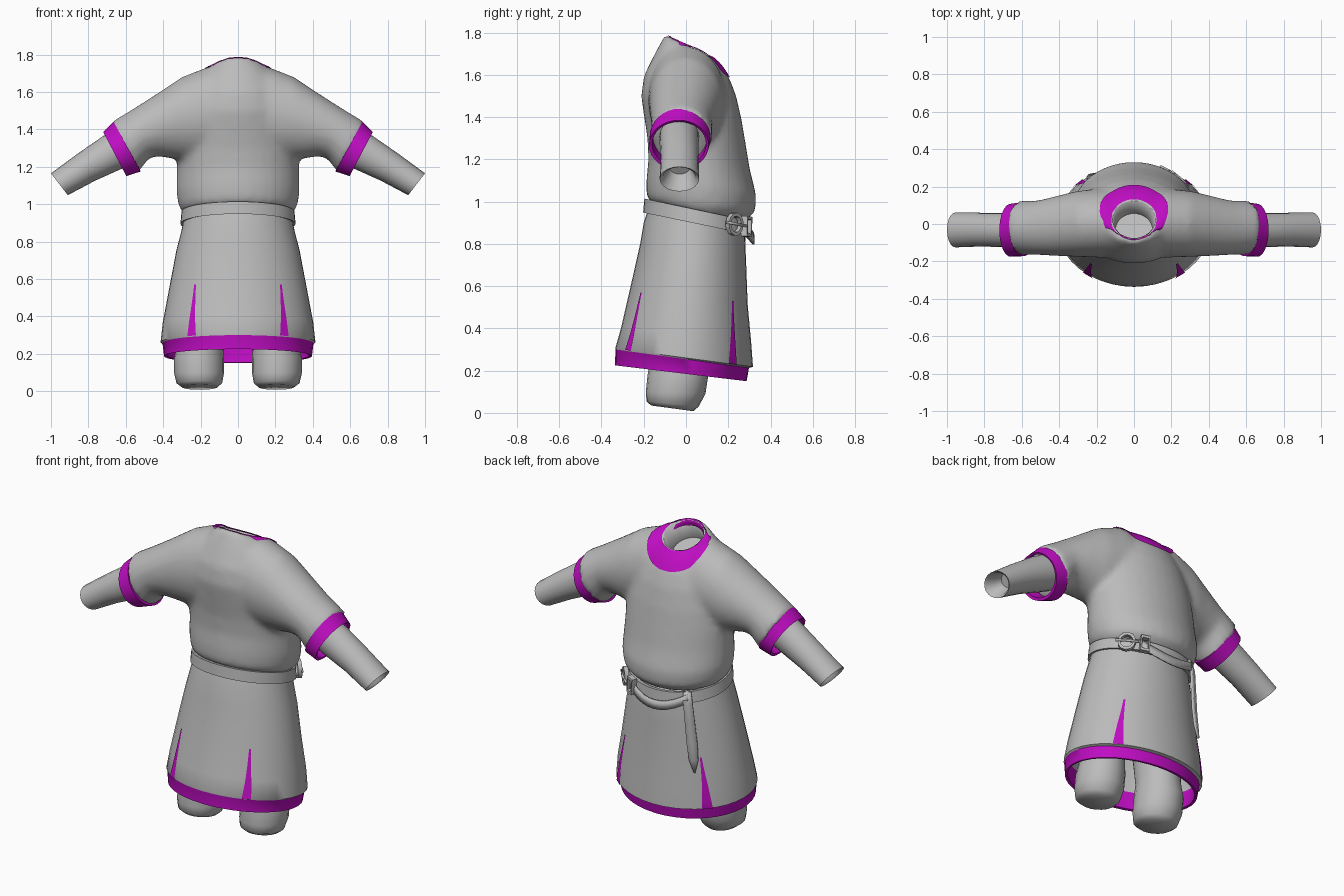
import bpy, bmesh, math
from mathutils import Vector as V

if "Cube" in bpy.data.objects:
    bpy.data.objects.remove(bpy.data.objects["Cube"])


def material(name, rgb):
    m = bpy.data.materials.new(name)
    m.diffuse_color = (*rgb, 1)
    m.use_nodes = True
    m.node_tree.nodes["Principled BSDF"].inputs["Base Color"].default_value = m.diffuse_color
    return m


GREY = material("cloth grey", (0.5, 0.5, 0.5))
PURPLE = material("trim purple", (0.52, 0.004, 0.54))


def finish(name, bm, mats, angle=50):
    bmesh.ops.recalc_face_normals(bm, faces=bm.faces[:])
    me = bpy.data.meshes.new(name)
    bm.to_mesh(me)
    bm.free()
    ob = bpy.data.objects.new(name, me)
    bpy.context.collection.objects.link(ob)
    for m in mats:
        me.materials.append(m)
    bpy.ops.object.select_all(action='DESELECT')
    ob.select_set(True)
    bpy.context.view_layer.objects.active = ob
    bpy.ops.object.shade_smooth_by_angle(angle=math.radians(angle))
    return ob


def oval(c, u, v, a):
    return c + u * math.cos(a) + v * math.sin(a)


def level(yb, zb, yf, zf, hw, cx=0):
    """Tilted horizontal oval: its -y end, its +y end and its half width."""
    return V((cx, (yb + yf) / 2, (zb + zf) / 2)), V((hw, 0, 0)), V((0, (yf - yb) / 2, (zf - zb) / 2))


def across(s, tx, tz, bx, bz, yb, yf):
    """Oval around an arm from its top point to its bottom point."""
    return (V((s * (tx + bx) / 2, (yb + yf) / 2, (tz + bz) / 2)),
            V((s * (tx - bx) / 2, 0, (tz - bz) / 2)), V((0, (yf - yb) / 2, 0)))


def loft(name, ovals, mats=(GREY,), n=32, caps=(True, True), loop=False, rule=None, bm=None):
    own = bm is None
    bm = bm or bmesh.new()
    rings = [[bm.verts.new(oval(*o, 2 * math.pi * i / n)) for i in range(n)] for o in ovals]
    pairs = list(zip(rings, rings[1:])) + ([(rings[-1], rings[0])] if loop else [])
    for k, (p, q) in enumerate(pairs):
        for i in range(n):
            f = bm.faces.new((p[i], p[(i + 1) % n], q[(i + 1) % n], q[i]))
            f.material_index = rule(k) if rule else 0
    for cap, r in zip(caps, (rings[0], rings[-1])):
        if cap and not loop:
            bm.faces.new(r)
    return finish(name, bm, mats) if own else None


def strip(name, left, right, mat, thick=0.0):
    """Ribbon between two point rows."""
    bm = bmesh.new()
    rows = [(bm.verts.new(a), bm.verts.new(b)) for a, b in zip(left, right)]
    for (a, b), (c, d) in zip(rows, rows[1:]):
        bm.faces.new((a, b, d, c))
    ob = finish(name, bm, [mat])
    if thick:
        mod = ob.modifiers.new("thickness", 'SOLIDIFY')
        mod.thickness, mod.offset = thick, 0
    return ob


# Shirt: body and both sleeves blended into one skin
bm = bmesh.new()
loft("", [level(*r) for r in [
    (-.17, 1.00, .27, .90, .29), (-.188, 1.03, .328, .95, .318), (-.188, 1.10, .333, 1.03, .33),
    (-.178, 1.20, .303, 1.15, .327), (-.183, 1.30, .283, 1.27, .327), (-.198, 1.40, .265, 1.38, .32),
    (-.213, 1.50, .238, 1.50, .30), (-.198, 1.60, .208, 1.58, .26), (-.148, 1.70, .17, 1.64, .21),
    (-.10, 1.79, .13, 1.68, .135)]], bm=bm)
for s in (-1, 1):
    loft("", [across(s, *r) for r in [
        (0, 1.69, 0, 1.25, -.17, .17), (.16, 1.735, .2, 1.23, -.18, .19), (.30, 1.68, .33, 1.24, -.175, .175),
        (.45, 1.58, .42, 1.255, -.17, .145), (.56, 1.51, .475, 1.25, -.165, .125),
        (.685, 1.435, .535, 1.165, -.165, .125)]], bm=bm)
shirt = finish("shirt", bm, [GREY])
mod = shirt.modifiers.new("blend", 'REMESH')
mod.mode, mod.voxel_size, mod.use_smooth_shade = 'VOXEL', .02, True
mod = shirt.modifiers.new("soften", 'SMOOTH')
mod.factor, mod.iterations = .5, 5

# Neck hole cut into the shirt
axis = V((0, .43, .9)).normalized()
side = V((1, 0, 0))
fore = side.cross(axis) * -1
neck = V((0, .022, 1.73))
cutter = loft("neck_cutter", [(neck - axis * .13, side * .10, fore * .10),
                              (neck + axis * .12, side * .125, fore * .122)])
cutter.hide_render = True
cutter.hide_set(True)
mod = shirt.modifiers.new("neck hole", 'BOOLEAN')
mod.operation, mod.object, mod.solver = 'DIFFERENCE', cutter, 'EXACT'

# Collar trim wrapped on to the shirt
collar = loft("collar", [(neck + V((0, .012 * k, -.016 * k)), side * (.122 + .0125 * k), fore * (.119 + .0125 * k))
                         for k in range(5)], [PURPLE], n=48, caps=(False, False))
mod = collar.modifiers.new("wrap", 'SHRINKWRAP')
mod.target, mod.offset, mod.wrap_mode = shirt, .006, 'ABOVE_SURFACE'

# Cuffs and forearms with hollow ends
for s, tag in ((-1, "left"), (1, "right")):
    loft(tag + "_cuff", [across(s, *r) for r in [
        (.665, 1.44, .52, 1.175, -.172, .118), (.72, 1.385, .597, 1.15, -.175, .108),
        (.708, 1.378, .604, 1.165, -.16, .095), (.655, 1.42, .53, 1.195, -.155, .10)]],
        [PURPLE], loop=True)
    loft(tag + "_forearm", [across(s, *r) for r in [
        (.56, 1.45, .48, 1.26, -.125, .065), (.72, 1.365, .62, 1.19, -.125, .06),
        (.86, 1.268, .765, 1.125, -.12, .06), (1.0, 1.165, .91, 1.048, -.125, .062),
        (.985, 1.163, .908, 1.062, -.11, .048), (.90, 1.20, .85, 1.13, -.08, .02)]], n=20)

# Skirt with the trim along its hem
SKIRT = [(-.17, .99, .27, .90, .285), (-.20, .90, .28, .82, .302), (-.217, .80, .285, .70, .33),
         (-.262, .60, .292, .51, .367), (-.308, .40, .308, .34, .402), (-.335, .305, .317, .218, .414),
         (-.334, .30, .298, .213, .404), (-.336, .225, .287, .15, .395), (-.32, .228, .27, .153, .38),
         (-.31, .33, .29, .26, .39), (-.25, .60, .28, .51, .355)]
loft("skirt", [level(*r) for r in SKIRT], [GREY, PURPLE], n=40, caps=(True, False),
     rule=lambda k: int(k in (6, 7, 8)))


def skirt_point(a, z, out=.005):
    """Point of the skirt at an angle and a height, moved slightly outwards."""
    pts = [oval(*level(*r), a) for r in SKIRT[:6]]
    for p, q in zip(pts, pts[1:]):
        if q.z <= z:
            break
    r = p.lerp(q, min(1, (p.z - z) / (p.z - q.z)))
    return r + V((r.x, r.y, 0)).normalized() * out


# Four tapering trims rising from the hem
for tag, a0, a1, top, low in (("rear", -54, -52.5, .57, .20), ("fore", 44, 47, .53, .19)):
    for s in (1, -1):
        rows = []
        for k in range(9):
            t = k / 8
            mid, half = a0 + (a1 - a0) * t, .9 + 4.4 * (1 - t) ** 1.3
            z = low + (top - low) * t
            rows.append([skirt_point(math.radians(mid + d * half), z) for d in (-1, 1)])
        flip = V((s, 1, 1))
        strip(f"{tag}_trim_{'right' if s > 0 else 'left'}", [a * flip for a, b in rows],
              [b * flip for a, b in rows], PURPLE)

# Belt, lower at the +y side
loft("belt", [level(*r) for r in [
    (-.18, .952, .28, .845, .28), (-.203, .948, .308, .842, .308),
    (-.197, 1.014, .304, .908, .302), (-.175, 1.01, .28, .905, .28)]], n=40, loop=True)


def belt_point(a, dz=0, out=0):
    p = oval(*level(-.2, .98, .306, .875, .305), math.radians(a))
    return p + V((p.x, p.y - .05, 0)).normalized() * out + V((0, 0, dz))


# Buckle ring, bar and keeper
def frame(name, a, w, h, n, bar, turn=0.0):
    c = belt_point(a, 0, .018)
    t = (belt_point(a + 3) - belt_point(a - 3)).normalized()
    out = t.cross(V((0, 0, 1))).normalized()
    up = out.cross(t)
    bm = bmesh.new()
    rows = []
    for i in range(n):
        b = 2 * math.pi * i / n + turn
        d = t * math.cos(b) * w + up * math.sin(b) * h
        rows.append([bm.verts.new(c + d * g + out * o) for g, o in
                     ((1, -bar), (1, bar), (.7, bar), (.7, -bar))])
    for p, q in zip(rows, rows[1:] + rows[:1]):
        for i in range(4):
            bm.faces.new((p[i], p[(i + 1) % 4], q[(i + 1) % 4], q[i]))
    finish(name, bm, [GREY], 30)


frame("buckle", 41, .05, .055, 12, .012)
frame("belt_keeper", 60, .038, .068, 4, .016, math.pi / 4)
strip("buckle_prong", [belt_point(a, .006, .034) for a in (30, 41, 54)],
      [belt_point(a, -.006, .034) for a in (30, 41, 54)], GREY, .01)

# Loose strap sagging under the belt, then hanging down as a tail
arc = [56 + 72 * k / 10 for k in range(11)]
sag = [-.05 * math.sin(math.pi * k / 10) for k in range(11)]
strip("loose_strap", [belt_point(a, d + .025, .012) for a, d in zip(arc, sag)],
      [belt_point(a, d - .027, .014) for a, d in zip(arc, sag)], GREY, .01)
tail = [(.92, .022, .035), (.86, .026, .04), (.75, .028, .03), (.62, .03, .022), (.52, .026, .022), (.45, .004, .024)]
edges = []
for z, half, out in tail:
    c = skirt_point(math.radians(126), z, out)
    edges.append((c - V((half * .85, half * .5, 0)), c + V((half * .85, half * .5, 0))))
strip("belt_tail", [e[0] for e in edges], [e[1] for e in edges], GREY, .012)

# Trouser legs
for s, tag in ((-1, "left"), (1, "right")):
    loft(tag + "_leg", [level(*r[:5], s * r[5]) for r in [
        (-.165, .035, .035, .008, .095, .205), (-.187, .055, .06, .03, .122, .207),
        (-.19, .10, .092, .09, .133, .208), (-.182, .18, .106, .18, .133, .208),
        (-.165, .27, .10, .27, .12, .20), (-.17, .40, .11, .40, .125, .19),
        (-.17, .60, .14, .60, .14, .16)]], n=20)
